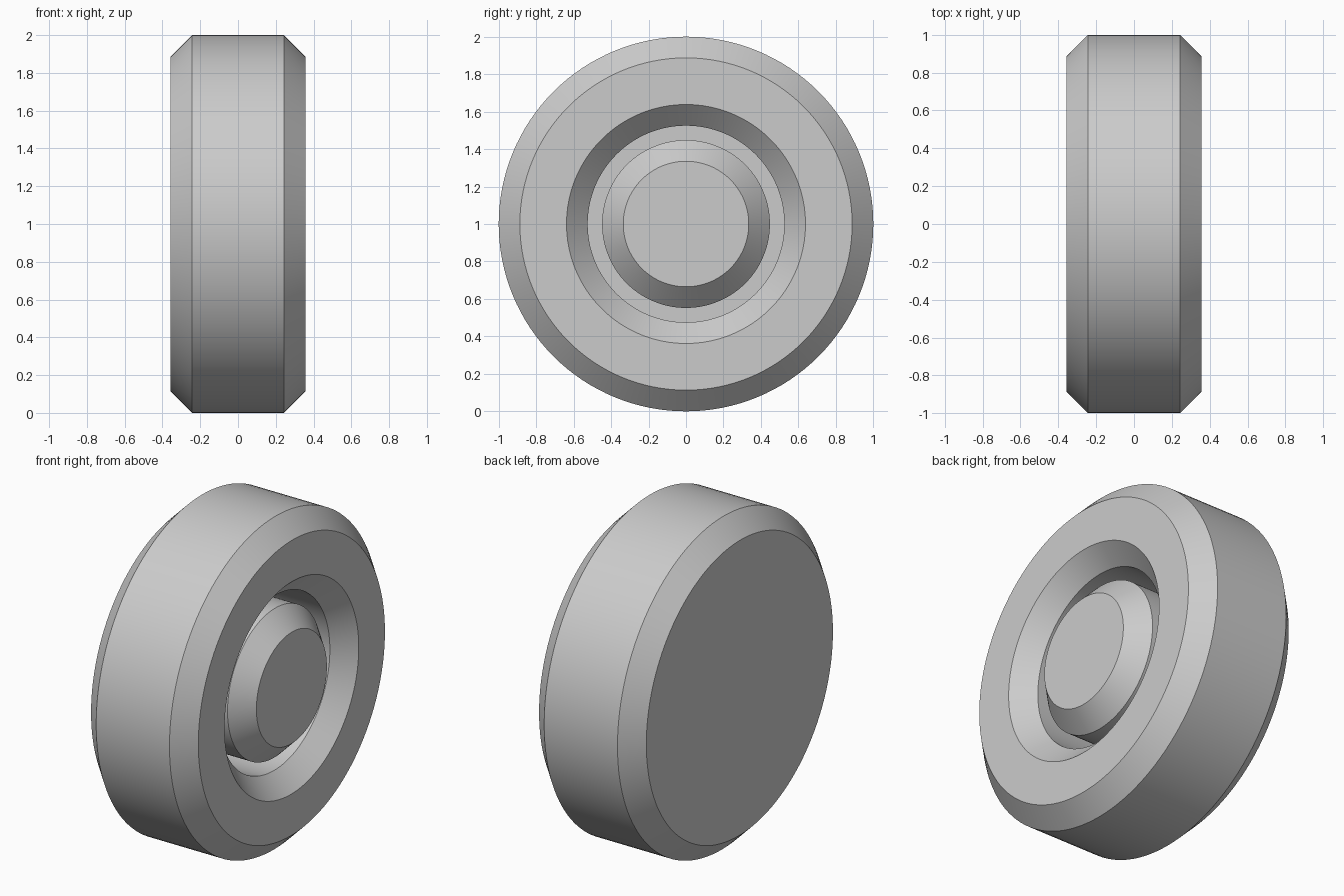
import bpy, bmesh, math

cube = bpy.data.objects.get("Cube")
if cube:
    bpy.data.objects.remove(cube)

SEGMENTS = 128
HALF_WIDTH = 0.357
CHAMFER = 0.113
SHOULDER = HALF_WIDTH - CHAMFER
GROOVE_FLOOR = -0.12
RIM, WELL, HUB = 1.0, 0.525, 0.448   # radii of the straight walls

grey = bpy.data.materials.new("neutral grey")
grey.use_nodes = True
colour = (0.6, 0.6, 0.6, 1)
grey.diffuse_color = colour
grey.node_tree.nodes["Principled BSDF"].inputs["Base Color"].default_value = colour


def revolve(name, profile):
    """Turn an (x, radius) profile about the x axis, capping the ends that touch it."""
    bm = bmesh.new()
    rings = []
    for x, r in profile:
        ring = []
        for i in range(SEGMENTS):
            a = math.tau * i / SEGMENTS
            ring.append(bm.verts.new((x, r * math.cos(a), 1 + r * math.sin(a))))
        rings.append(ring)
    for a, b in zip(rings, rings[1:]):
        for i in range(SEGMENTS):
            j = (i + 1) % SEGMENTS
            bm.faces.new((a[i], a[j], b[j], b[i]))
    bm.faces.new(rings[0])
    bm.faces.new(rings[-1])
    bmesh.ops.recalc_face_normals(bm, faces=bm.faces)
    mesh = bpy.data.meshes.new(name)
    bm.to_mesh(mesh)
    bm.free()
    mesh.materials.append(grey)
    obj = bpy.data.objects.new(name, mesh)
    bpy.context.collection.objects.link(obj)
    bpy.ops.object.select_all(action='DESELECT')
    obj.select_set(True)
    bpy.context.view_layer.objects.active = obj
    bpy.ops.object.shade_smooth_by_angle(angle=math.radians(30))
    return obj


# Solid wheel: flat back, chamfered rim, deep ring groove and chamfered hub
revolve("wheel", [
    (-HALF_WIDTH, RIM - CHAMFER),
    (-SHOULDER, RIM),
    (SHOULDER, RIM),
    (HALF_WIDTH, RIM - CHAMFER),
    (HALF_WIDTH, WELL + CHAMFER),
    (SHOULDER, WELL),
    (GROOVE_FLOOR, WELL),
    (GROOVE_FLOOR, HUB),
    (SHOULDER, HUB),
    (HALF_WIDTH, HUB - CHAMFER),
])
